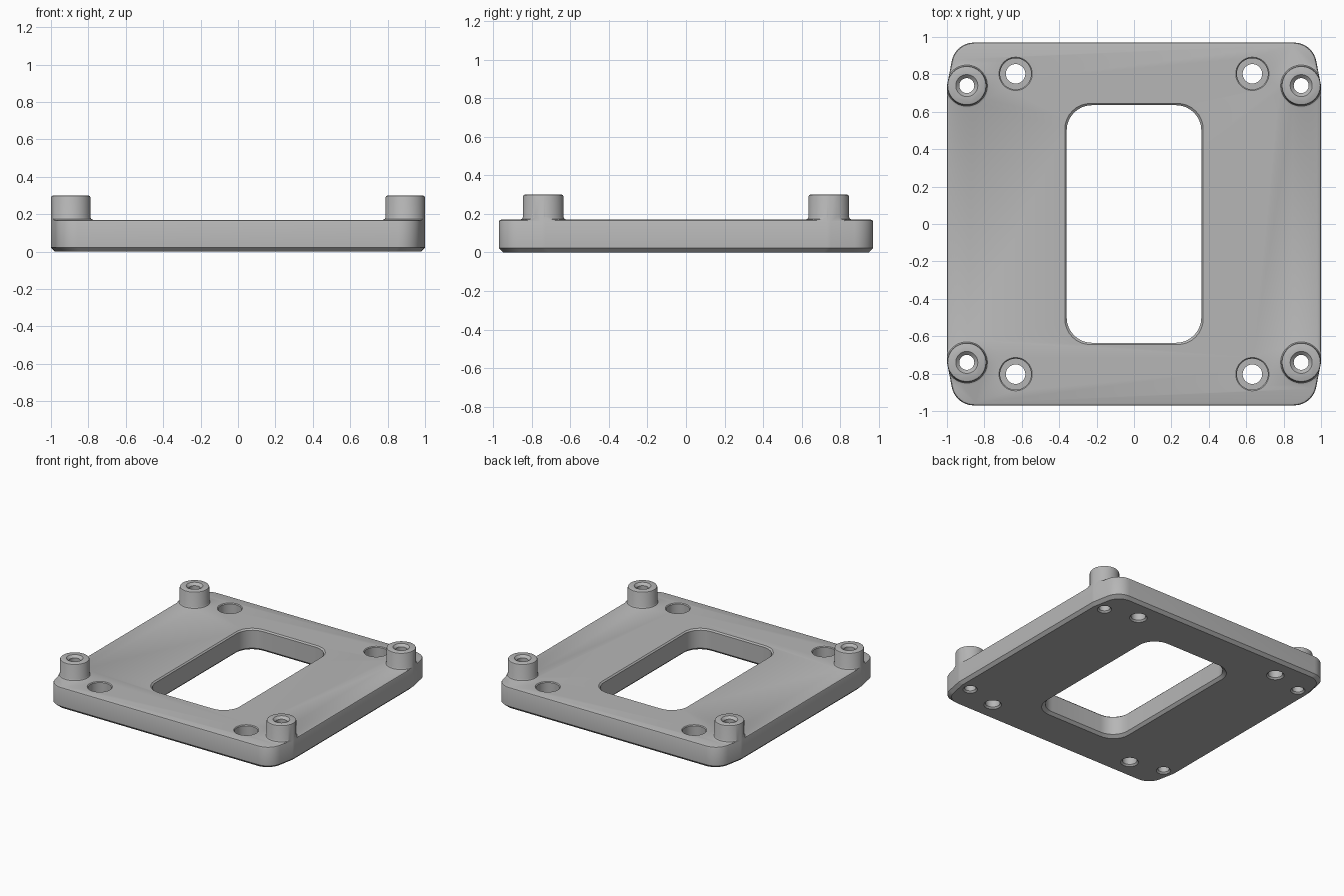
import bpy, bmesh, math
from mathutils import Vector

cube = bpy.data.objects.get("Cube")
if cube:
    bpy.data.objects.remove(cube)

grey = bpy.data.materials.new("plain grey")
grey.use_nodes = True
grey.diffuse_color = (0.47, 0.47, 0.47, 1)
grey.node_tree.nodes["Principled BSDF"].inputs["Base Color"].default_value = grey.diffuse_color

TOP = 0.17      # upper face of the plate
BOSS_TOP = 0.30


def rounded(corners, radius, steps=8):
    """Counter-clockwise outline with every corner filleted."""
    pts = []
    n = len(corners)
    for i, c in enumerate(corners):
        c = Vector(c)
        a = (Vector(corners[i - 1]) - c).normalized()
        b = (Vector(corners[(i + 1) % n]) - c).normalized()
        half = a.angle(b) / 2
        centre = c + (a + b).normalized() * radius / math.sin(half)
        start = c + a * radius / math.tan(half) - centre
        sweep = math.pi - 2 * half
        for k in range(steps + 1):
            t = sweep * k / steps
            x = start.x * math.cos(t) - start.y * math.sin(t)
            y = start.x * math.sin(t) + start.y * math.cos(t)
            pts.append((centre.x + x, centre.y + y))
    return pts


def inset(outline, d):
    """Move an outline inwards (or outwards for negative d)."""
    w = max(p[0] for p in outline)
    h = max(p[1] for p in outline)
    return [(x * (1 - d / w), y * (1 - d / h)) for x, y in outline]


def circle(cx, cy, r, n=48):
    return [(cx + r * math.cos(math.tau * i / n), cy + r * math.sin(math.tau * i / n))
            for i in range(n)]


def loft(name, rings):
    """Closed solid through (outline, z) rings, listed from the bottom up."""
    bm = bmesh.new()
    loops = [[bm.verts.new((x, y, z)) for x, y in pts] for pts, z in rings]
    for lo, hi in zip(loops, loops[1:]):
        for i in range(len(lo)):
            j = (i + 1) % len(lo)
            bm.faces.new((lo[i], lo[j], hi[j], hi[i]))
    bm.faces.new(loops[0][::-1])
    bm.faces.new(loops[-1])
    mesh = bpy.data.meshes.new(name)
    bm.to_mesh(mesh)
    bm.free()
    mesh.materials.append(grey)
    obj = bpy.data.objects.new(name, mesh)
    bpy.context.collection.objects.link(obj)
    return obj


def lathe(name, cx, cy, profile):
    return loft(name, [(circle(cx, cy, r), z) for r, z in profile])


def boolean(target, tool, operation, keep=False):
    mod = target.modifiers.new(operation.lower(), 'BOOLEAN')
    mod.operation = operation
    mod.solver = 'EXACT'
    mod.object = tool
    bpy.context.view_layer.update()
    bpy.context.view_layer.objects.active = target
    bpy.ops.object.modifier_apply(modifier=mod.name)
    if not keep:
        bpy.data.objects.remove(tool)


# Plate with tapered, rounded corners and softened edges
half = [(1, -0.74), (1, 0.74), (0.955, 0.97)]
corners = [(0.955, -0.97)] + half
corners += [(-x, -y) for x, y in corners]
outline = rounded(corners, 0.12)
plate = loft("mounting_plate", [
    (inset(outline, 0.022), 0), (outline, 0.022), (outline, TOP - 0.012),
    (inset(outline, 0.0035), TOP - 0.0035), (inset(outline, 0.012), TOP)])

# Standoffs with a small flare at the foot, trimmed to the plate edge
trim = loft("trim_helper", [(inset(outline, 0.001), -0.1), (inset(outline, 0.001), 0.5)])
trim.hide_render = True
signs = [(sx, sy) for sx in (-1, 1) for sy in (-1, 1)]
for sx, sy in signs:
    boss = lathe("standoff", 0.894 * sx, 0.74 * sy, [
        (0.12, 0.12), (0.12, TOP), (0.11, TOP + 0.004), (0.105, TOP + 0.014),
        (0.105, BOSS_TOP - 0.01), (0.102, BOSS_TOP - 0.003), (0.095, BOSS_TOP)])
    boolean(boss, trim, 'INTERSECT', keep=True)
    boolean(plate, boss, 'UNION')
bpy.data.objects.remove(trim)

# Central window, eased at both faces
opening = rounded([(0.36, -0.635), (0.36, 0.635), (-0.36, 0.635), (-0.36, -0.635)], 0.135)
window = loft("window_cutter", [
    (inset(opening, -0.04), -0.02), (opening, 0.02), (opening, TOP - 0.01),
    (inset(opening, -0.02), TOP + 0.01)])
boolean(plate, window, 'DIFFERENCE')

for sx, sy in signs:
    # Chamfered bore through each standoff
    bore = lathe("bore_cutter", 0.894 * sx, 0.74 * sy, [
        (0.07, -0.02), (0.04, 0.012), (0.04, BOSS_TOP - 0.018), (0.08, BOSS_TOP + 0.02)])
    boolean(plate, bore, 'DIFFERENCE')
    # Counterbored screw hole
    screw = lathe("screw_hole_cutter", 0.633 * sx, 0.803 * sy, [
        (0.082, -0.02), (0.052, 0.012), (0.052, 0.07), (0.083, 0.07),
        (0.083, TOP - 0.006), (0.099, TOP + 0.01)])
    boolean(plate, screw, 'DIFFERENCE')

bpy.ops.object.select_all(action='DESELECT')
plate.select_set(True)
bpy.context.view_layer.objects.active = plate
bpy.ops.object.shade_smooth_by_angle(angle=math.radians(30))
